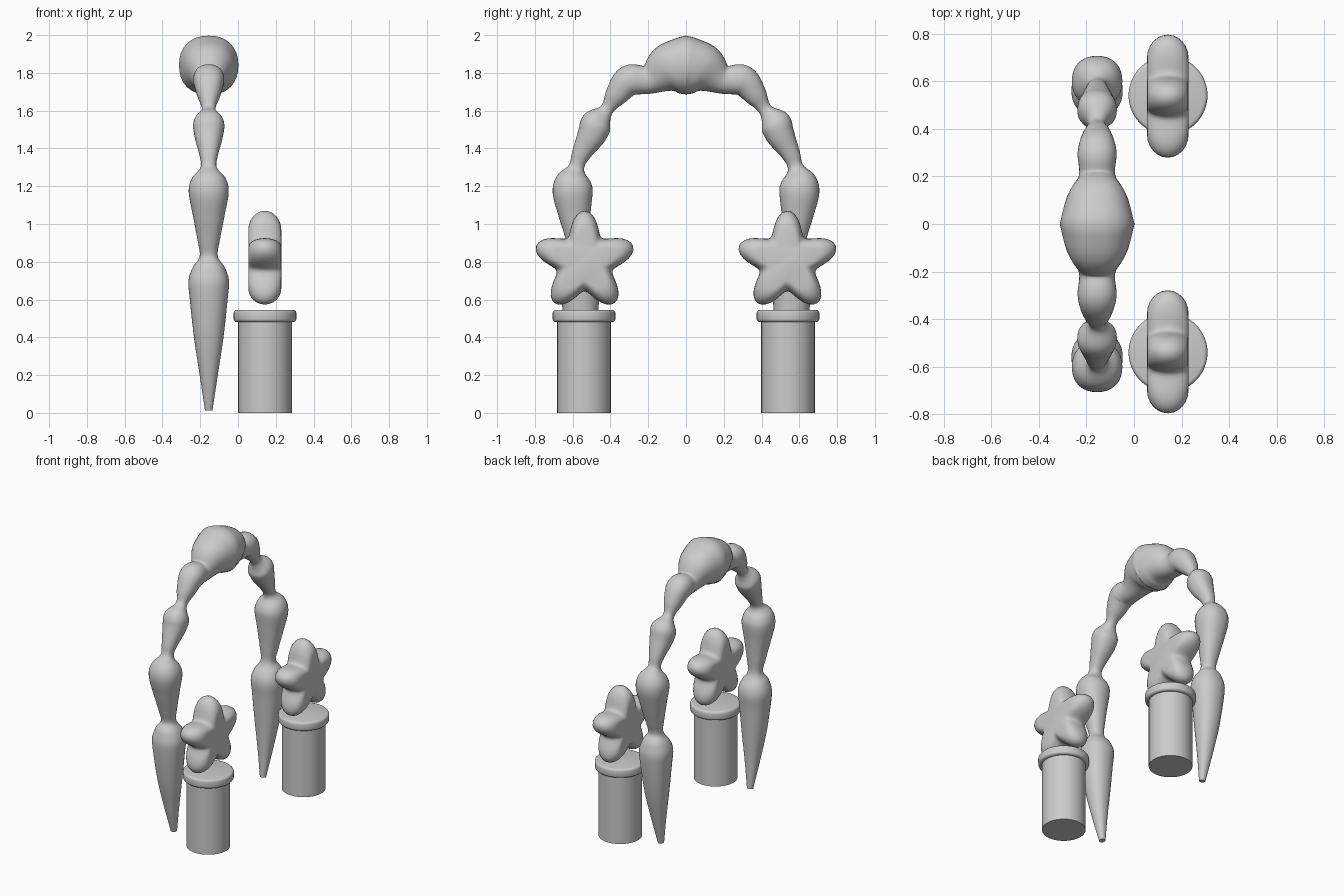
import bpy, bmesh, math
from mathutils import Vector

cube = bpy.data.objects.get("Cube")
if cube:
    bpy.data.objects.remove(cube)

grey = bpy.data.materials.new("stone_grey")
grey.use_nodes = True
colour = (0.6, 0.6, 0.6, 1)
grey.diffuse_color = colour
grey.node_tree.nodes["Principled BSDF"].inputs["Base Color"].default_value = colour


def skin(name, rings, cap_start=True, cap_end=True, angle=40):
    """Bridge closed rings into a smooth object, mirrored front to back."""
    bm = bmesh.new()
    rows = [[bm.verts.new(p) for p in ring] for ring in rings]
    n = len(rows[0])
    for a, b in zip(rows, rows[1:]):
        for i in range(n):
            j = (i + 1) % n
            bm.faces.new((a[i], a[j], b[j], b[i]))
    if cap_start:
        bm.faces.new(rows[0])
    if cap_end:
        bm.faces.new(rows[-1])
    bmesh.ops.recalc_face_normals(bm, faces=bm.faces)
    mesh = bpy.data.meshes.new(name)
    bm.to_mesh(mesh)
    bm.free()
    mesh.materials.append(grey)
    obj = bpy.data.objects.new(name, mesh)
    bpy.context.collection.objects.link(obj)
    bpy.ops.object.select_all(action='DESELECT')
    obj.select_set(True)
    bpy.context.view_layer.objects.active = obj
    bpy.ops.object.shade_smooth_by_angle(angle=math.radians(angle))
    mirror = obj.modifiers.new("mirror", 'MIRROR')
    mirror.use_axis = (False, True, False)
    mirror.use_clip = True
    return obj


def catmull(pts, steps):
    """Smooth curve through the points."""
    ext = [pts[0] * 2 - pts[1]] + pts + [pts[-1] * 2 - pts[-2]]
    out = []
    for a, b, c, d in zip(ext, ext[1:], ext[2:], ext[3:]):
        for k in range(steps):
            t = k / steps
            out.append(0.5 * (2 * b + (c - a) * t + (2 * a - 5 * b + 4 * c - d) * t * t
                              + (3 * b - a - 3 * c + d) * t ** 3))
    return out + [pts[-1]]


# Arch: half of a swept tube with swelling segments, as (y, z, radius)
half_arch = [
    (0, 1.84, .157), (.1, 1.82, .13), (.2, 1.765, .077), (.3, 1.76, .082),
    (.37, 1.68, .06), (.42, 1.605, .036), (.47, 1.54, .08), (.50, 1.47, .076),
    (.555, 1.37, .05), (.58, 1.30, .042), (.595, 1.24, .09), (.60, 1.17, .106),
    (.59, 1.05, .085), (.575, .92, .06), (.565, .83, .048), (.565, .77, .085),
    (.56, .70, .107), (.56, .60, .1), (.55, .40, .078), (.53, .20, .048), (.505, .015, .02)]
path = catmull([Vector(p) for p in half_arch], 6)
arch_rings = []
for i, p in enumerate(path):
    d = path[min(i + 2, len(path) - 1)] - path[max(i - 2, 0)]
    tangent = Vector((d.x, d.y)).normalized() if i else Vector((1, 0))
    ring = []
    for k in range(32):
        a = math.tau * k / 32
        # slightly squared circle
        c, s = math.cos(a), math.sin(a)
        f = p.z / (abs(c) ** 2.25 + abs(s) ** 2.25) ** (1 / 2.25)
        ring.append((-.155 + f * c, max(0, p.x - tangent.y * f * s), p.y + tangent.x * f * s))
    arch_rings.append(ring)
skin("arch", arch_rings, cap_start=False)


def lathe(name, profile, x, y, sides=48):
    rings = [[(x + r * math.cos(math.tau * k / sides), y + r * math.sin(math.tau * k / sides), z)
              for k in range(sides)] for r, z in profile]
    return skin(name, rings)


# Pillars and their rounded caps
lathe("pillars", [(.142, 0), (.142, .49)], .143, .54)
rim = [(.15 + .016 * math.cos(a), (.497 if a < 0 else .529) + .016 * math.sin(a))
       for a in [math.radians(d) for d in (-90, -60, -30, -1, 1, 30, 60, 90)]]
lathe("pillar_caps", rim, .143, .54)

# Puffy five-lobed stars floating over the pillars
star_rings = []
for step in range(-6, 7):
    phi = math.radians(15 * step)
    scale = .62 + .38 * math.cos(phi)
    ring = []
    for k in range(80):
        a = math.tau * k / 80
        r = scale * (.213 + .057 * math.cos(5 * a))
        ring.append((.142 + .0875 * math.sin(phi), .537 + r * math.sin(a), .80 + r * math.cos(a)))
    star_rings.append(ring)
skin("stars", star_rings)
